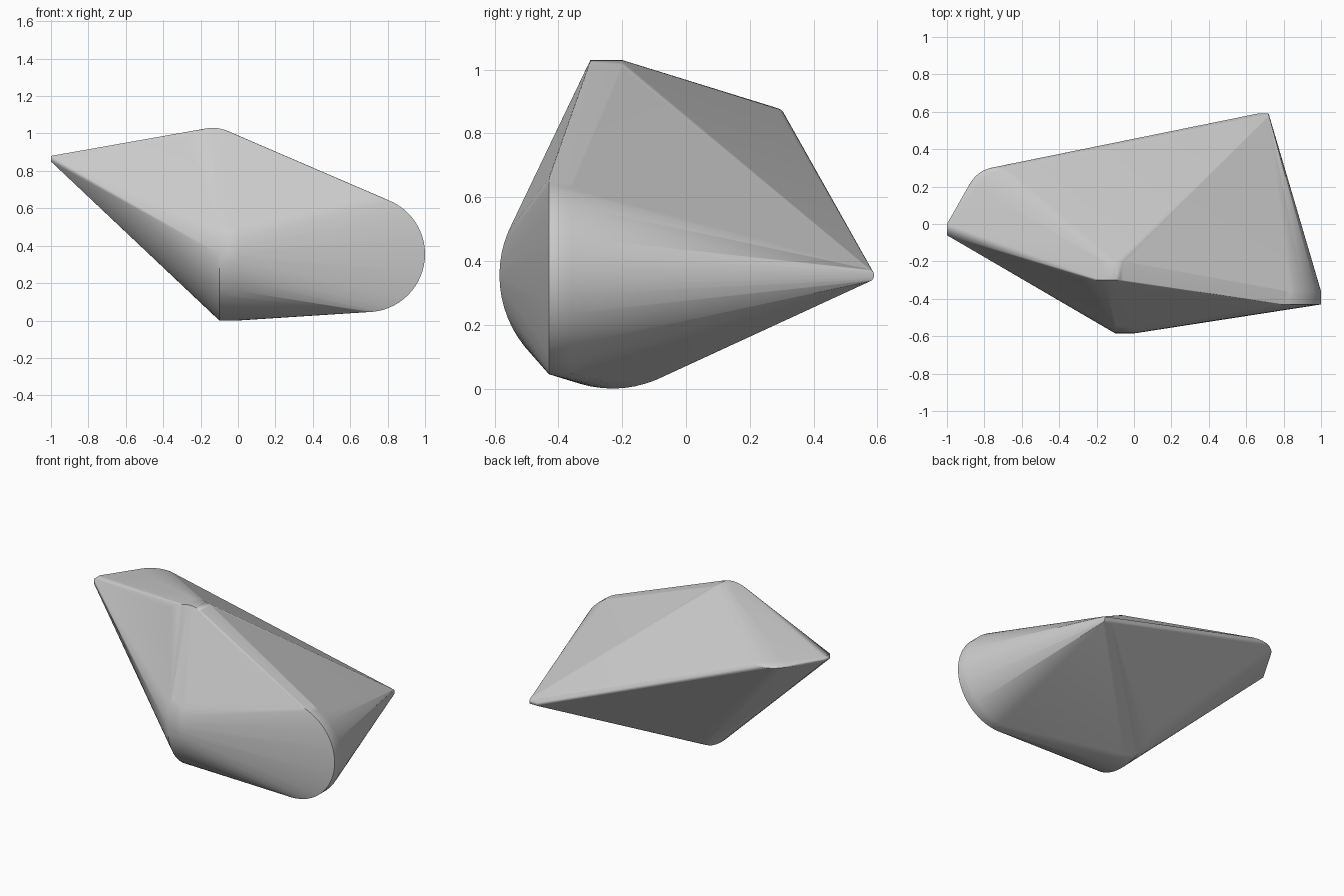
import bpy, bmesh, math
from mathutils import Matrix, Vector

cube = bpy.data.objects.get("Cube")
if cube:
    bpy.data.objects.remove(cube)

bm = bmesh.new()


def add_disc(center, radius, axis, thickness, segments=64):
    """Two rings marking a short cylinder along the given axis."""
    direction = Vector((axis == "x", axis == "y", axis == "z"))
    turn = direction.to_track_quat("Z", "Y").to_matrix().to_4x4()
    for side in (-0.5, 0.5):
        place = Matrix.Translation(Vector(center) + direction * thickness * side)
        bmesh.ops.create_circle(bm, segments=segments, radius=radius, matrix=place @ turn)


# Discs that carry the skin of the shell
add_disc((-0.05, -0.23, 0.355), 0.355, "x", 0.10)           # lower front
add_disc((0.69, -0.395, 0.355), 0.31, "y", 0.07)            # left end
add_disc((-0.135, -0.25, 0.83), 0.20, "y", 0.10)            # peak
add_disc((0.69, 0.57, 0.355), 0.02, "x", 0.06, 24)          # rear tip

# Flattened pad at the upper right corner
pad = Matrix.Translation((-0.725, 0.13, 0.865)) @ Matrix.Diagonal((0.175, 0.175, 0.032, 1))
bmesh.ops.create_uvsphere(bm, u_segments=48, v_segments=24, radius=1, matrix=pad)

# Small blunt end of the right point
end = Matrix.Translation((-0.99, -0.03, 0.865)) @ Matrix.Diagonal((0.02, 0.06, 0.03, 1))
bmesh.ops.create_cube(bm, size=1, matrix=end)

# Stretch one convex skin over everything
skin = bmesh.ops.convex_hull(bm, input=list(bm.verts))
inside = {g for g in skin["geom_interior"] + skin["geom_unused"]
          if isinstance(g, bmesh.types.BMVert)}
bmesh.ops.delete(bm, geom=list(inside), context="VERTS")
bmesh.ops.dissolve_limit(bm, angle_limit=math.radians(0.3),
                         verts=list(bm.verts), edges=list(bm.edges))
bmesh.ops.recalc_face_normals(bm, faces=list(bm.faces))

mesh = bpy.data.meshes.new("faceted_shell")
bm.to_mesh(mesh)
bm.free()
shell = bpy.data.objects.new("faceted_shell", mesh)
bpy.context.collection.objects.link(shell)

# Plain grey
grey = bpy.data.materials.new("light_grey")
grey.use_nodes = True
color = (0.6, 0.6, 0.6, 1)
grey.diffuse_color = color
grey.node_tree.nodes["Principled BSDF"].inputs["Base Color"].default_value = color
mesh.materials.append(grey)

# Smooth rounded bands, crisp ridges, flat large faces
bpy.ops.object.select_all(action="DESELECT")
shell.select_set(True)
bpy.context.view_layer.objects.active = shell
bpy.ops.object.shade_smooth_by_angle(angle=math.radians(30))
weighted = shell.modifiers.new("weighted_normals", "WEIGHTED_NORMAL")
weighted.keep_sharp = True
